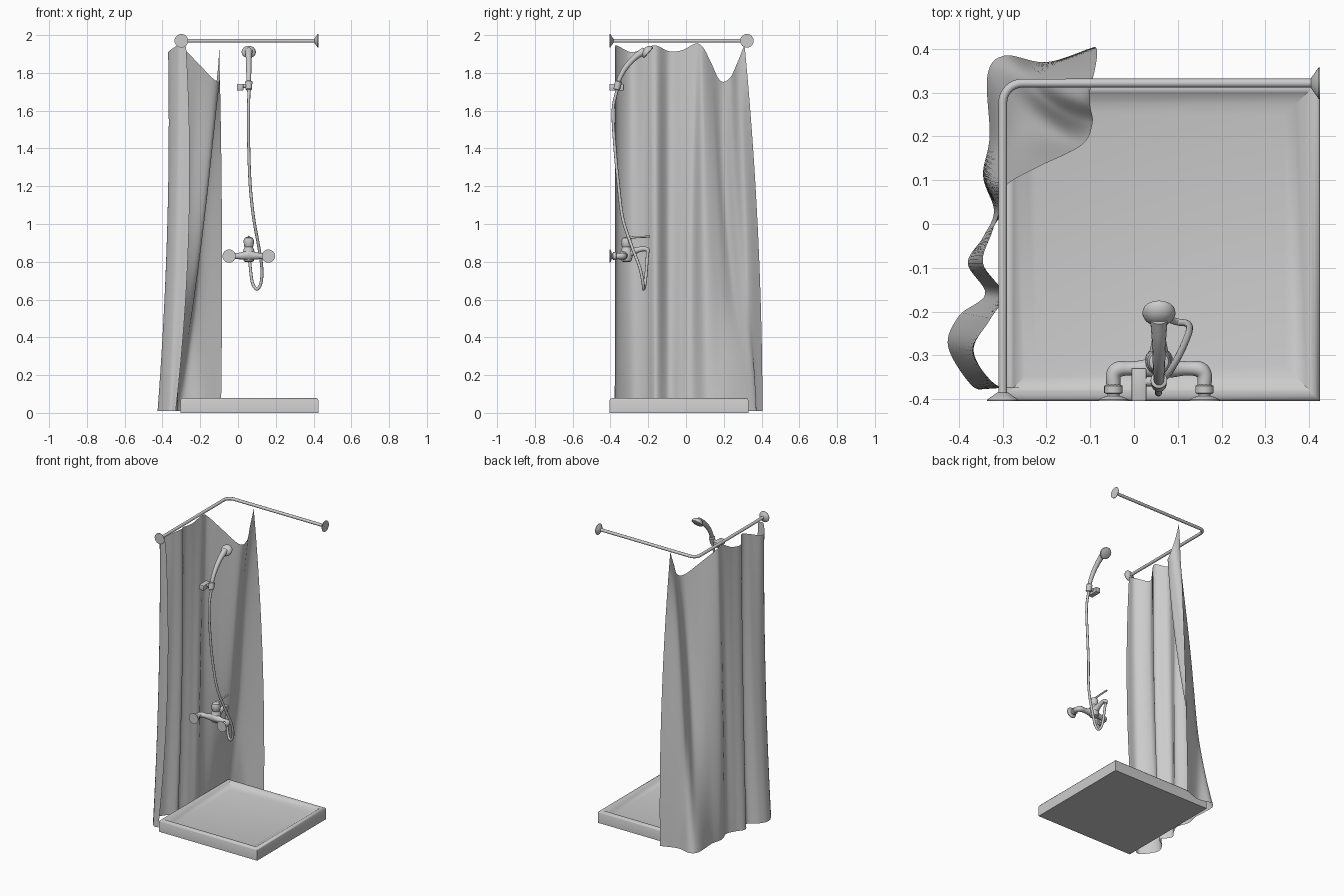
import bpy, bmesh
from math import sin, cos, pi, radians
from mathutils import Vector

cube = bpy.data.objects.get("Cube")
if cube:
    bpy.data.objects.remove(cube, do_unlink=True)

grey = bpy.data.materials.new("plain grey")
grey.use_nodes = True
COLOUR = (0.6, 0.6, 0.6, 1)
grey.diffuse_color = COLOUR
for node in grey.node_tree.nodes:
    if node.type == 'BSDF_PRINCIPLED':
        node.inputs["Base Color"].default_value = COLOUR


def add_mesh(name, mesh, angle=40):
    mesh.materials.clear()
    mesh.materials.append(grey)
    for poly in mesh.polygons:
        poly.use_smooth = True
        poly.material_index = 0
    mesh.set_sharp_from_angle(angle=radians(angle))
    ob = bpy.data.objects.new(name, mesh)
    bpy.context.collection.objects.link(ob)
    return ob


def finish(name, bm, angle=40, recalc=True):
    if recalc:
        bmesh.ops.remove_doubles(bm, verts=bm.verts, dist=1e-5)
        bmesh.ops.recalc_face_normals(bm, faces=bm.faces)
    mesh = bpy.data.meshes.new(name)
    bm.to_mesh(mesh)
    bm.free()
    return add_mesh(name, mesh, angle)


def smooth_path(points, steps):
    """Catmull-Rom samples through the points."""
    pts = [Vector(p) for p in points]
    pts = [2 * pts[0] - pts[1]] + pts + [2 * pts[-1] - pts[-2]]
    out = []
    for a, b, c, d in zip(pts, pts[1:], pts[2:], pts[3:]):
        for i in range(steps):
            t = i / steps
            out.append(0.5 * (2 * b + (c - a) * t + (2 * a - 5 * b + 4 * c - d) * t ** 2
                              + (3 * b - a - 3 * c + d) * t ** 3))
    return out + [pts[-2]]


def loft(bm, rings, closed=True):
    loops = [[bm.verts.new(p) for p in ring] for ring in rings]
    for low, high in zip(loops, loops[1:]):
        n = len(low)
        for i in range(n if closed else n - 1):
            j = (i + 1) % n
            bm.faces.new((low[i], low[j], high[j], high[i]))
    return loops


def lathe(name, origin, axis, profile, sides=24):
    """Turn (distance, radius) pairs about an axis."""
    turn = Vector(axis).to_track_quat('Z', 'Y')
    bm = bmesh.new()
    rings = []
    for dist, r in [(profile[0][0], 1e-4)] + profile + [(profile[-1][0], 1e-4)]:
        rings.append([Vector(origin) + turn @ Vector((r * cos(2 * pi * i / sides),
                      r * sin(2 * pi * i / sides), dist)) for i in range(sides)])
    loops = loft(bm, rings)
    bm.faces.new(loops[0])
    bm.faces.new(loops[-1])
    return finish(name, bm)


def tube(name, points, steps=6):
    """Sweep a round section along (x, y, z, radius) points."""
    samples = smooth_path(points, steps)
    curve = bpy.data.curves.new(name, 'CURVE')
    curve.dimensions = '3D'
    curve.bevel_depth = 1
    curve.bevel_resolution = 4
    curve.use_fill_caps = True
    spline = curve.splines.new('POLY')
    spline.points.add(len(samples) - 1)
    for point, s in zip(spline.points, samples):
        point.co = (s[0], s[1], s[2], 1)
        point.radius = s[3]
    helper = bpy.data.objects.new(name + " path", curve)
    bpy.context.collection.objects.link(helper)
    graph = bpy.context.evaluated_depsgraph_get()
    mesh = bpy.data.meshes.new_from_object(helper.evaluated_get(graph))
    bpy.data.objects.remove(helper, do_unlink=True)
    return add_mesh(name, mesh)


def box(name, centre, size, bevel):
    bm = bmesh.new()
    bmesh.ops.create_cube(bm, size=1)
    for v in bm.verts:
        v.co = Vector(centre) + v.co * Vector(size)
    bmesh.ops.bevel(bm, geom=bm.edges[:], offset=bevel, segments=2, affect='EDGES', profile=0.5)
    return finish(name, bm)


# Shower tray: rounded rim sloping to a shallow floor, as (inset, height)
bm = bmesh.new()
tray_rings = []
for inset, z in [(0, 0), (0, 0.068), (0.004, 0.075), (0.012, 0.079), (0.022, 0.08),
                 (0.03, 0.075), (0.055, 0.06), (0.08, 0.054)]:
    w, d = 0.365 - inset, 0.367 - inset
    tray_rings.append([Vector((0.06 + sx * w, -0.037 + sy * d, z))
                       for sx, sy in ((-1, -1), (1, -1), (1, 1), (-1, 1))])
loops = loft(bm, tray_rings)
bm.faces.new(loops[0])
bm.faces.new(loops[-1])
finish("shower_tray", bm)

# Curtain rail with one rounded corner and a wall flange at each end
RAIL_Z, RAIL_X, RAIL_Y, BEND = 1.97, -0.3, 0.322, 0.045
corner = [(RAIL_X + BEND * (1 - cos(a)), RAIL_Y - BEND * (1 - sin(a)), RAIL_Z, 0.01)
          for a in [pi / 2 * i / 8 for i in range(9)]]
tube("curtain_rail", [(RAIL_X, -0.4, RAIL_Z, 0.01)] + corner
     + [(0.42, RAIL_Y, RAIL_Z, 0.01)], 1)
flange = [(0, 0.036), (0.003, 0.036), (0.02, 0.012)]
lathe("side_rail_flange", (0.425, RAIL_Y, RAIL_Z), (-1, 0, 0), flange)
lathe("front_rail_flange", (RAIL_X, -0.405, RAIL_Z), (0, 1, 0), flange)

# Curtain: plan paths at the hem, middle and top, blended up the height
hem = [(-.33, -.375), (-.37, -.37), (-.425, -.28), (-.4, -.21), (-.34, -.16),
       (-.38, -.09), (-.345, -.03), (-.32, .03), (-.345, .11), (-.33, .2),
       (-.335, .34), (-.295, .385), (-.2, .37), (-.09, .405)]
middle = [(-.26, -.375), (-.33, -.365), (-.375, -.29), (-.35, -.22), (-.305, -.16),
          (-.36, -.09), (-.33, -.02), (-.305, .03), (-.33, .1), (-.27, .17),
          (-.2, .22), (-.2, .28), (-.19, .33), (-.085, .38)]
top = [(-.275, -.375), (-.32, -.365), (-.37, -.29), (-.33, -.22), (-.3, -.16),
       (-.345, -.09), (-.325, -.02), (-.3, .05), (-.29, .09), (-.22, .13),
       (-.12, .18), (-.095, .23), (-.1, .27), (-.1, .31)]
top_edge = [1.94, 1.945, 1.91, 1.93, 1.945, 1.915, 1.92, 1.955, 1.935, 1.86,
            1.76, 1.77, 1.85, 1.95]
paths = [smooth_path(p, 8) for p in (hem, middle, top)]
heights = smooth_path([(h, 0) for h in top_edge], 8)
ROWS = 40
bm = bmesh.new()
sheet = []
for row in range(ROWS + 1):
    v = row / ROWS
    blend = (2 * (v - 0.5) * (v - 1), 4 * v * (1 - v), 2 * v * (v - 0.5))
    line = []
    for i, h in enumerate(heights):
        p = sum((path[i] * k for path, k in zip(paths, blend)), Vector((0, 0)))
        line.append(Vector((p.x, p.y, 0.01 + (h[0] - 0.01) * v)))
    sheet.append(line)
loft(bm, sheet, closed=False)
finish("curtain", bm, 80, recalc=False)

# Mixer tap: two wall connections, body, cartridge, lever and spout
MID, TAP_Z = 0.057, 0.83
for side, sx in (("right", -1), ("left", 1)):
    x = MID + sx * 0.104
    lathe(side + "_wall_connection", (x, -0.405, TAP_Z), (0, 1, 0),
          [(0, 0.035), (0.004, 0.034), (0.009, 0.024), (0.012, 0.014), (0.016, 0.014),
           (0.019, 0.021), (0.035, 0.021), (0.038, 0.015)])
    tube(side + "_tap_arm", [(x, -0.37, TAP_Z, 0.016), (x, -0.345, TAP_Z, 0.017),
                             (x - sx * 0.012, -0.332, TAP_Z, 0.018),
                             (x - sx * 0.04, -0.33, TAP_Z, 0.016),
                             (MID + sx * 0.03, -0.33, TAP_Z + 0.002, 0.021),
                             (MID, -0.325, TAP_Z + 0.005, 0.03)])
lathe("tap_body", (MID, -0.315, 0.798), (0, 0, 1),
      [(0, 0.016), (0.006, 0.026), (0.03, 0.033), (0.06, 0.03), (0.08, 0.022),
       (0.085, 0.026), (0.115, 0.027), (0.128, 0.022), (0.134, 0.01)])
tube("tap_lever", [(MID, -0.32, 0.925, 0.007), (MID, -0.26, 0.931, 0.006),
                   (MID, -0.19, 0.933, 0.005)])
tube("tap_spout", [(MID, -0.31, 0.84, 0.026), (MID, -0.27, 0.858, 0.017),
                   (MID, -0.23, 0.868, 0.013), (MID, -0.205, 0.864, 0.012),
                   (MID, -0.2, 0.845, 0.011)])

# Hose hanging from the handset and looping up into the tap
hose = [(.058, -.365, 1.71), (.056, -.386, 1.6), (.057, -.376, 1.4), (.065, -.357, 1.2),
        (.083, -.335, 1.03), (.108, -.29, .89), (.126, -.245, .77), (.122, -.228, .69),
        (.1, -.224, .655), (.076, -.216, .69), (.064, -.208, .78), (.058, -.204, .845)]
tube("shower_hose", [p + (0.008,) for p in hose])

# Wall bracket and handset
box("wall_bracket", (0.011, -0.367, 1.724), (0.034, 0.076, 0.034), 0.003)
tube("bracket_pin", [(0.02, -0.36, 1.73, 0.011), (0.06, -0.36, 1.73, 0.011)], 1)
lathe("handset_holder", (MID, -0.368, 1.71), (0, 0.25, 1),
      [(0, 0.014), (0.003, 0.017), (0.045, 0.019), (0.048, 0.015)])
tube("handset_handle", [(MID, -0.368, 1.7, 0.009), (MID, -0.356, 1.76, 0.012),
                        (MID, -0.322, 1.825, 0.014), (MID, -0.27, 1.882, 0.016),
                        (MID, -0.218, 1.918, 0.02)])
lathe("handset_head", (MID, -0.222, 1.927), (0, 0.75, -0.65),
      [(0, 0.012), (0.006, 0.025), (0.016, 0.035), (0.024, 0.038), (0.03, 0.037),
       (0.033, 0.032)])
